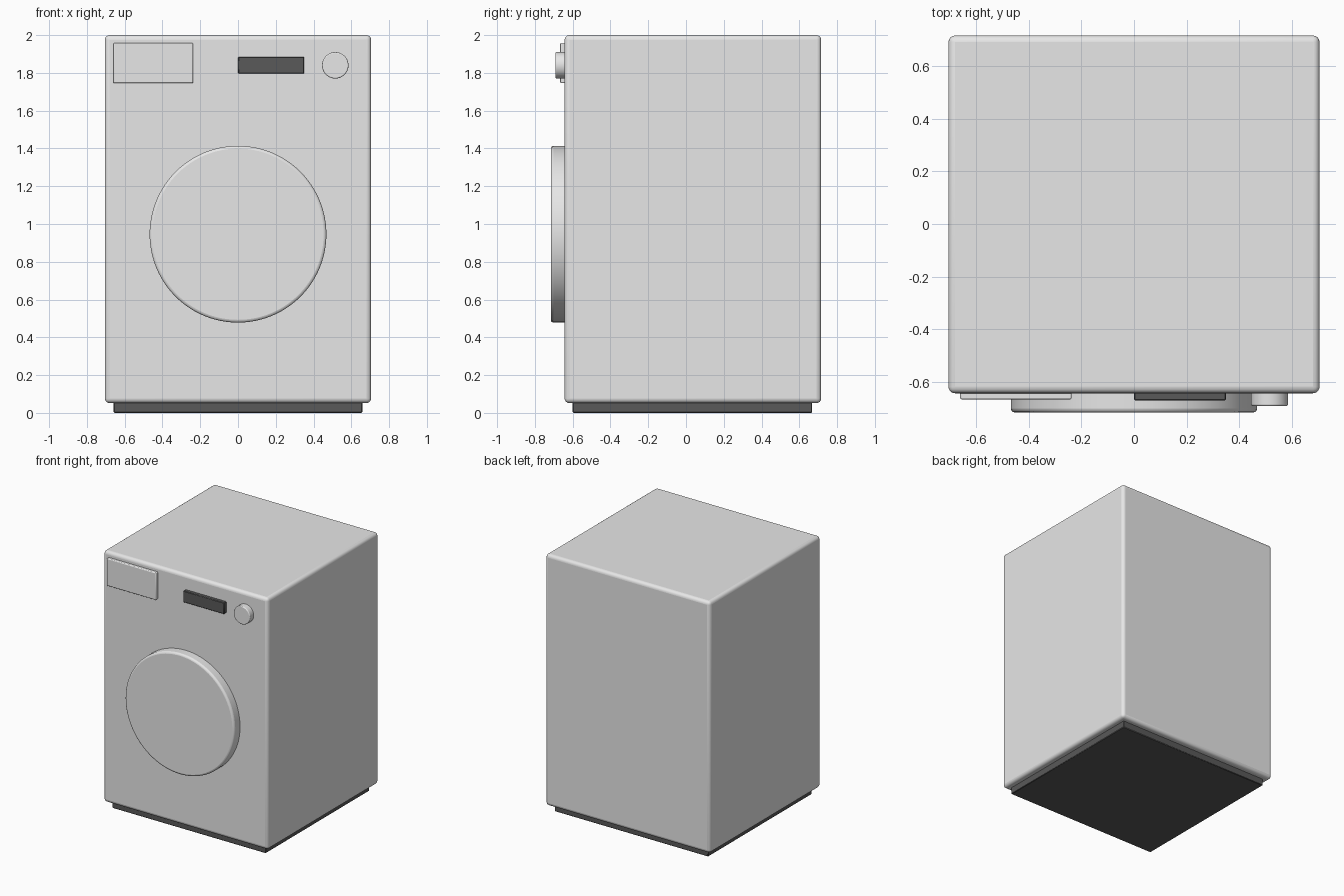
import bpy
import math
from mathutils import Vector

cube = bpy.data.objects.get("Cube")
if cube:
    bpy.data.objects.remove(cube, do_unlink=True)


def material(name, rgb):
    mat = bpy.data.materials.new(name)
    mat.use_nodes = True
    mat.diffuse_color = (*rgb, 1)
    mat.node_tree.nodes["Principled BSDF"].inputs["Base Color"].default_value = (*rgb, 1)
    return mat


white = material("enamel white", (0.8, 0.8, 0.8))
dark = material("dark plastic", (0.1, 0.1, 0.1))


def finish(name, mat, bevel, segments):
    """Name, colour, round and smooth the active part."""
    obj = bpy.context.object
    obj.name = name
    obj.data.materials.append(mat)
    bpy.ops.object.transform_apply(location=False, rotation=True, scale=True)
    mod = obj.modifiers.new("rounded edges", "BEVEL")
    mod.width = bevel
    mod.segments = segments
    mod.limit_method = "ANGLE"
    mod.angle_limit = math.radians(40)
    bpy.ops.object.shade_smooth_by_angle(angle=math.radians(40))
    return obj


def box(name, low, high, mat, bevel, segments=3):
    low, high = Vector(low), Vector(high)
    bpy.ops.mesh.primitive_cube_add(size=1, location=(low + high) / 2)
    bpy.context.object.scale = high - low
    return finish(name, mat, bevel, segments)


def disc(name, x, z, radius, front, back, mat, bevel):
    bpy.ops.mesh.primitive_cylinder_add(
        vertices=96, radius=radius, depth=back - front,
        location=(x, (front + back) / 2, z), rotation=(math.pi / 2, 0, 0))
    return finish(name, mat, bevel, 3)


# Cabinet and recessed plinth
box("cabinet", (-0.705, -0.643, 0.052), (0.705, 0.716, 2), white, 0.025, 4)
box("plinth", (-0.658, -0.6, 0), (0.658, 0.668, 0.08), dark, 0.004, 1)

# Round door
disc("door", 0, 0.946, 0.468, -0.716, -0.62, white, 0.015)

# Control panel: drawer, display and dial
box("detergent_drawer", (-0.66, -0.666, 1.746), (-0.237, -0.62, 1.958), white, 0.006)
box("display", (0, -0.67, 1.796), (0.35, -0.62, 1.885), dark, 0.004, 1)
disc("dial", 0.515, 1.84, 0.07, -0.691, -0.62, white, 0.006)
